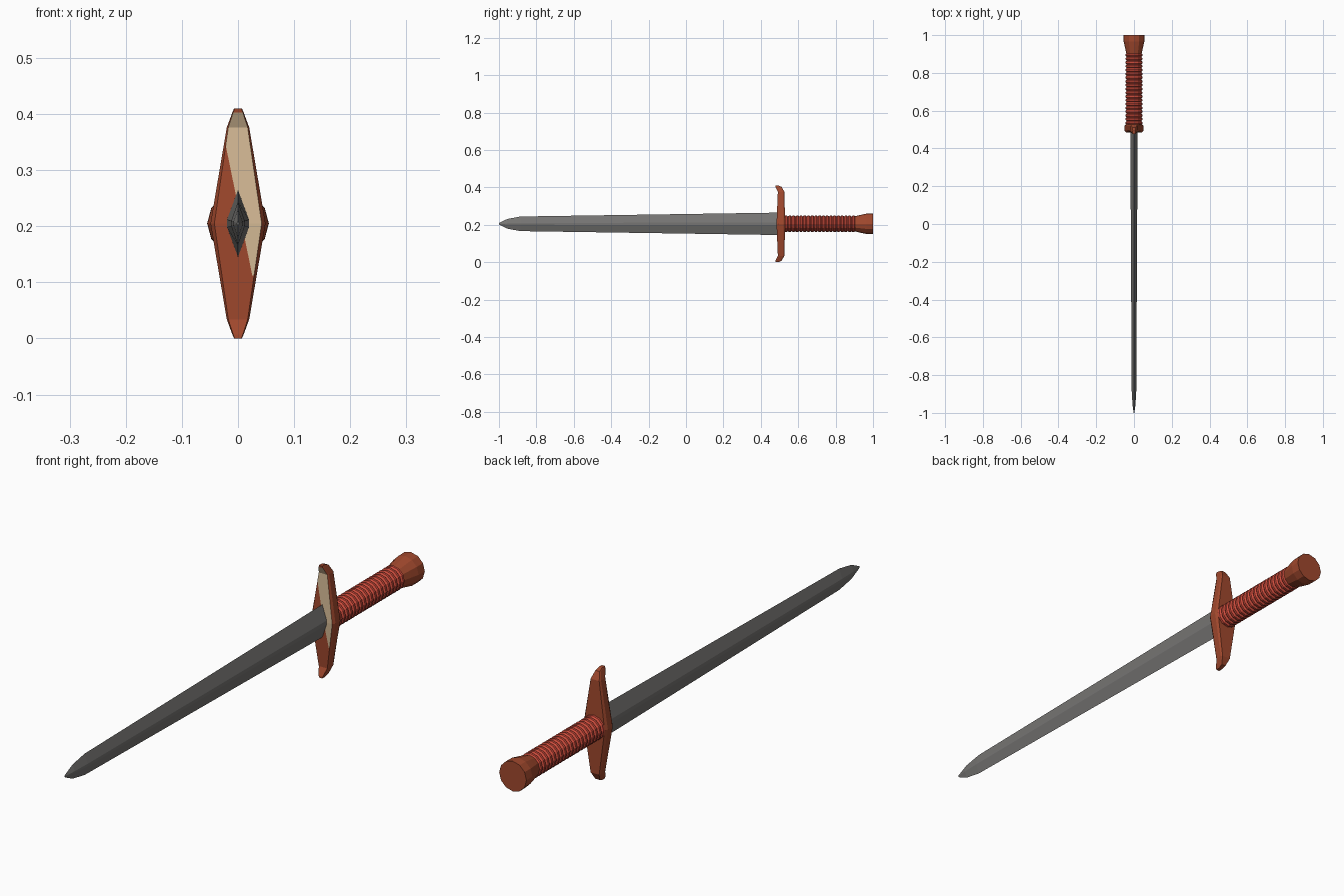
import bpy, bmesh, math
from mathutils import Vector

if "Cube" in bpy.data.objects:
    bpy.data.objects.remove(bpy.data.objects["Cube"])

ZC = 0.205  # height of the sword's long axis


def material(name, rgb):
    m = bpy.data.materials.new(name)
    lin = [((c / 255 + 0.055) / 1.055) ** 2.4 for c in rgb]
    m.diffuse_color = (*lin, 1)
    m.use_nodes = True
    m.node_tree.nodes["Principled BSDF"].inputs["Base Color"].default_value = m.diffuse_color
    return m


STEEL = material("grey steel", (118, 117, 115))
BROWN = material("rust brown", (160, 72, 45))
RED = material("red grip", (205, 76, 60))
BEIGE = material("pale beige", (214, 187, 150))


def loft(rings):
    """Bridge equal-length rings of points and cap both ends."""
    bm = bmesh.new()
    vs = [[bm.verts.new(p) for p in r] for r in rings]
    n = len(vs[0])
    for a, b in zip(vs, vs[1:]):
        for i in range(n):
            j = (i + 1) % n
            bm.faces.new((a[i], a[j], b[j], b[i]))
    bm.faces.new(vs[0])
    bm.faces.new(vs[-1])
    bmesh.ops.recalc_face_normals(bm, faces=bm.faces)
    return bm


def finish(bm, name, *mats):
    me = bpy.data.meshes.new(name)
    bm.to_mesh(me)
    bm.free()
    for m in mats:
        me.materials.append(m)
    ob = bpy.data.objects.new(name, me)
    bpy.context.collection.objects.link(ob)
    return ob


def lathe(profile, name, mat, sides=12):
    """Spin (y, radius) pairs around the sword's axis."""
    angles = [2 * math.pi * i / sides for i in range(sides)]
    return finish(loft([[(r * math.cos(a), y, ZC + r * math.sin(a)) for a in angles]
                        for y, r in profile]), name, mat)


# Blade: narrow six-sided diamond section, tapering to the tip (y, half height, half width)
blade = []
for y, h, w in [(-1.0, 0.004, 0.002), (-0.955, 0.026, 0.008), (-0.885, 0.039, 0.012),
                (0.50, 0.060, 0.0195)]:
    f = h * 0.12
    blade.append([(0, y, ZC + h), (w, y, ZC + f), (w, y, ZC - f),
                  (0, y, ZC - h), (-w, y, ZC - f), (-w, y, ZC + f)])
finish(loft(blade), "blade", STEEL)

# Crossguard: bevelled sections along z, tips hooked toward the blade
# (height offset, half width, front y, back y)
half = [(0.0, 0.049, 0.484, 0.530), (0.171, 0.020, 0.491, 0.526),
        (0.198, 0.010, 0.478, 0.511), (0.205, 0.007, 0.477, 0.493)]
stations = [(-d, w, f, b) for d, w, f, b in reversed(half[1:])] + half
rings = []
for d, w, f, b in stations:
    wi, e, z = w * 0.86, (b - f) * 0.2, ZC + d
    rings.append([(wi, f, z), (w, f + e, z), (w, b - e, z), (wi, b, z),
                  (-wi, b, z), (-w, b - e, z), (-w, f + e, z), (-wi, f, z)])
guard = loft(rings)

# Pale patch on the guard front: cut along a slanted line and a lower line
line_point, line_normal = Vector((-0.02, 0, 0.335)), Vector((4.9, 0, 1)).normalized()
front = [f for f in guard.faces if f.normal.y < -0.75]
for point, normal in [(line_point, line_normal), (Vector((0, 0, 0.112)), Vector((0, 0, 1)))]:
    faces = [f for f in guard.faces if f.normal.y < -0.75]
    geom = faces + list({e for f in faces for e in f.edges}) + list({v for f in faces for v in f.verts})
    bmesh.ops.bisect_plane(guard, geom=geom, plane_co=point, plane_no=normal)
guard.normal_update()
for f in guard.faces:
    c = f.calc_center_median()
    if f.normal.y < -0.75 and (c - line_point).dot(line_normal * Vector((1, 0, 1)).x) is not None:
        side = (c.x - line_point.x) * line_normal.x + (c.z - line_point.z) * line_normal.z
        if side > 0 and 0.112 < c.z < 0.404:
            f.material_index = 1
finish(guard, "crossguard", BROWN, BEIGE)

# Grip: a stack of wrapped ridges
count, start, end = 19, 0.525, 0.905
step = (end - start) / count
grip = []
for i in range(count):
    y = start + i * step
    grip += [(y, 0.039), (y + step * 0.3, 0.0445), (y + step * 0.7, 0.0445)]
lathe(grip + [(end, 0.039)], "grip", RED)

# Pommel: flared end cap
lathe([(0.895, 0.038), (0.905, 0.041), (0.935, 0.048), (0.965, 0.0545), (1.0, 0.055)],
      "pommel", BROWN)
